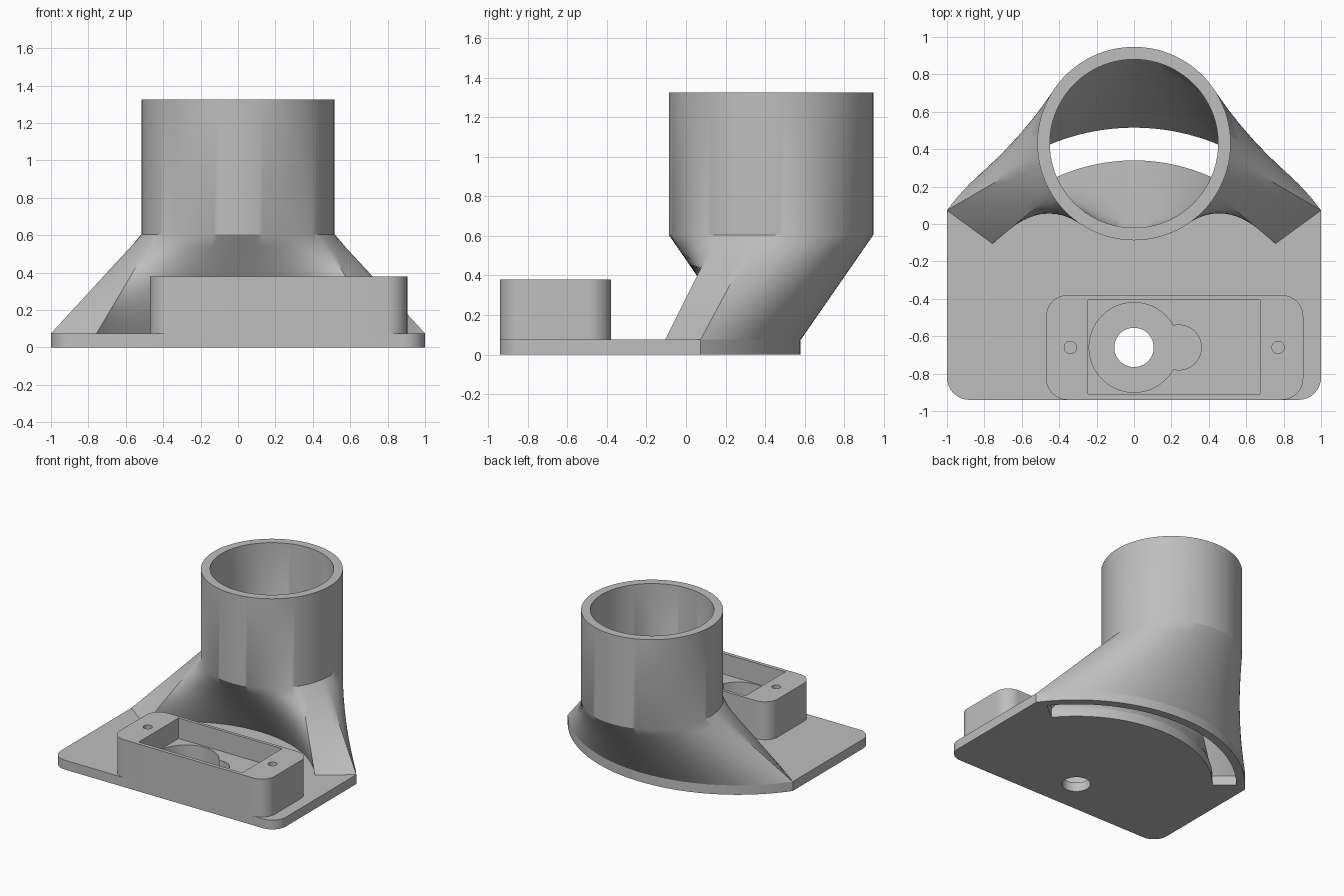
import bpy, bmesh, math

cube = bpy.data.objects.get("Cube")
if cube:
    bpy.data.objects.remove(cube, do_unlink=True)

# Main dimensions
PIVOT_Y = -0.66
TUBE_Y = 0.43
PLATE_TOP = 0.075
EDGE = math.degrees(math.acos(1 / 1.24))
ARC_N, END_N, INNER_N = 64, 6, 48

grey = bpy.data.materials.new("plain grey")
grey.use_nodes = True
grey.diffuse_color = (0.52, 0.52, 0.52, 1)
grey.node_tree.nodes["Principled BSDF"].inputs["Base Color"].default_value = grey.diffuse_color


def make_object(name, bm):
    bmesh.ops.recalc_face_normals(bm, faces=bm.faces)
    mesh = bpy.data.meshes.new(name)
    bm.to_mesh(mesh)
    bm.free()
    mesh.materials.append(grey)
    obj = bpy.data.objects.new(name, mesh)
    bpy.context.collection.objects.link(obj)
    return obj


def arc(cx, cy, r, a0, a1, n):
    angles = [math.radians(a0 + (a1 - a0) * i / n) for i in range(n + 1)]
    return [(cx + r * math.cos(a), cy + r * math.sin(a)) for a in angles]


def line(p, q, n):
    return [(p[0] + (q[0] - p[0]) * i / n, p[1] + (q[1] - p[1]) * i / n) for i in range(n + 1)]


def prism(name, outline, z0, z1):
    bm = bmesh.new()
    low = [bm.verts.new((x, y, z0)) for x, y in outline]
    high = [bm.verts.new((x, y, z1)) for x, y in outline]
    bm.faces.new(low)
    bm.faces.new(high)
    for i in range(len(low)):
        j = (i + 1) % len(low)
        bm.faces.new((low[i], low[j], high[j], high[i]))
    return make_object(name, bm)


def disc(name, x, r, z0, z1):
    return prism(name, arc(x, PIVOT_Y, r, 0, 360, 64)[:-1], z0, z1)


def rounded_rect(x0, x1, y0, y1, r):
    return (arc(x1 - r, y1 - r, r, 0, 90, 12) + arc(x0 + r, y1 - r, r, 90, 180, 12)
            + arc(x0 + r, y0 + r, r, 180, 270, 12) + arc(x1 - r, y0 + r, r, 270, 360, 12))


def sector(r_in, r_out, start):
    """Curved slot outline around the pivot."""
    outer = arc(0, PIVOT_Y, r_out, start, 180 - start, ARC_N)
    inner = arc(0, PIVOT_Y, r_in, 180 - start, start, INNER_N)
    return (outer[:-1] + line(outer[-1], inner[0], END_N)[:-1]
            + inner[:-1] + line(inner[-1], outer[0], END_N)[:-1])


def tube_circle(r):
    """Circle whose points pair up with those of a sector."""
    spans = ((-8, 188, ARC_N), (188, 211.5, END_N), (211.5, 328.5, INNER_N), (328.5, 352, END_N))
    return [p for a, b, n in spans for p in arc(0, TUBE_Y, r, a, b, n)[:-1]]


def cut(target, cutters):
    for cutter in cutters:
        mod = target.modifiers.new("cut", "BOOLEAN")
        mod.operation = "DIFFERENCE"
        mod.solver = "EXACT"
        mod.object = cutter
        bpy.context.view_layer.objects.active = target
        bpy.ops.object.modifier_apply(modifier=mod.name)
        bpy.data.objects.remove(cutter, do_unlink=True)


# Base plate with rounded front corners and a curved back edge
plate_outline = (arc(0, PIVOT_Y, 1.24, EDGE, 180 - EDGE, ARC_N)
                 + arc(-0.88, -0.82, 0.12, 180, 270, 12)
                 + arc(0.88, -0.82, 0.12, 270, 360, 12))
base_plate = prism("base_plate", plate_outline, 0, PLATE_TOP)
slot = sector(1.0, 1.175, EDGE + 3.3)
cut(base_plate, [prism("slot_cutter", slot, -0.1, 0.2),
                 disc("shaft_cutter", 0, 0.105, -0.1, 0.2)])

# Hollow duct: curved slot blending into a round tube
def blend(a, b, z0, z1, steps):
    rings = []
    for k in range(steps + 1):
        t = k / steps
        rings.append([(p[0] + (q[0] - p[0]) * t, p[1] + (q[1] - p[1]) * t, z0 + (z1 - z0) * t)
                      for p, q in zip(a, b)])
    return rings


def wall(bottom, radius):
    circle = tube_circle(radius)
    return blend(bottom, circle, PLATE_TOP, 0.605, 8) + [[(x, y, 1.325) for x, y in circle]]


bm = bmesh.new()
rings = wall(sector(0.938, 1.24, EDGE), 0.517) + wall(slot, 0.45)[::-1]
loops = [[bm.verts.new(p) for p in ring] for ring in rings]
for k, ring in enumerate(loops):
    above = loops[(k + 1) % len(loops)]
    for i in range(len(ring)):
        j = (i + 1) % len(ring)
        bm.faces.new((ring[i], ring[j], above[j], above[i]))
duct = make_object("duct", bm)

# Motor housing with stepped pocket and screw holes
housing = prism("motor_housing", rounded_rect(-0.47, 0.905, -0.94, -0.38, 0.115), PLATE_TOP, 0.38)
pocket = [(-0.245, -0.91), (0.675, -0.91), (0.675, -0.405), (-0.245, -0.405)]
cut(housing, [prism("pocket_cutter", pocket, 0.215, 0.5),
              disc("gear_cutter", 0, 0.24, 0.03, 0.3),
              disc("small_gear_cutter", 0.24, 0.12, 0.03, 0.3),
              disc("screw_cutter", -0.34, 0.033, 0.13, 0.5),
              disc("screw_cutter", 0.77, 0.033, 0.13, 0.5)])

# Smooth curved walls, keep creases sharp
bpy.ops.object.select_all(action="DESELECT")
for obj in (base_plate, duct, housing):
    obj.select_set(True)
bpy.context.view_layer.objects.active = duct
bpy.ops.object.shade_smooth_by_angle(angle=math.radians(30))
